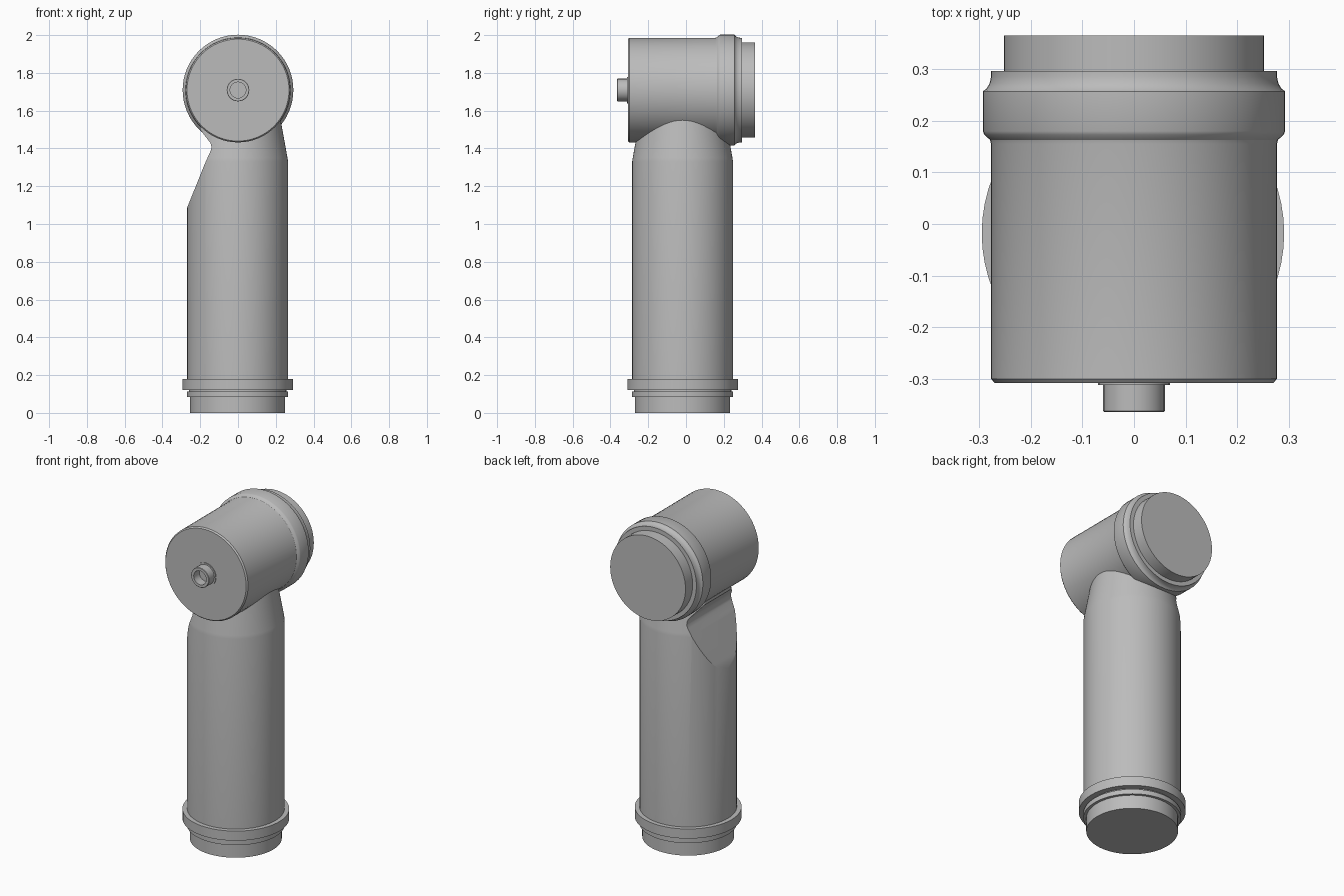
import bpy, bmesh, math
from mathutils import Matrix, Vector

if "Cube" in bpy.data.objects:
    bpy.data.objects.remove(bpy.data.objects["Cube"])

grey = bpy.data.materials.new("light_grey")
grey.diffuse_color = (0.5, 0.5, 0.5, 1)
grey.use_nodes = True
grey.node_tree.nodes["Principled BSDF"].inputs["Base Color"].default_value = grey.diffuse_color


def finish(obj):
    obj.data.materials.append(grey)
    bpy.ops.object.select_all(action='DESELECT')
    obj.select_set(True)
    bpy.context.view_layer.objects.active = obj
    bpy.ops.object.shade_smooth_by_angle(angle=math.radians(28))


def make(name, bm):
    bmesh.ops.recalc_face_normals(bm, faces=bm.faces)
    mesh = bpy.data.meshes.new(name)
    bm.to_mesh(mesh)
    bm.free()
    obj = bpy.data.objects.new(name, mesh)
    bpy.context.collection.objects.link(obj)
    return obj


def lathe(name, profile, origin, along_y=False, sides=64):
    """Closed solid of revolution from (radius, height) pairs."""
    bm = bmesh.new()
    rings = []
    for r, h in profile:
        rings.append([bm.verts.new((r * math.cos(2 * math.pi * i / sides),
                                    r * math.sin(2 * math.pi * i / sides), h))
                      for i in range(sides)])
    for a, b in zip(rings, rings[1:]):
        for i in range(sides):
            j = (i + 1) % sides
            bm.faces.new((a[i], a[j], b[j], b[i]))
    bm.faces.new(rings[0][::-1])
    bm.faces.new(rings[-1])
    if along_y:
        bm.transform(Matrix.Rotation(-math.pi / 2, 4, 'X'))
    bm.transform(Matrix.Translation(Vector(origin)))
    return make(name, bm)


BASE = (-0.002, -0.018, 0)
HEAD = (0, 0, 1.709)

# Upright tube with tapered neck
tube = lathe("arm_tube", [(0.267, 0.15), (0.267, 1.33), (0.264, 1.35),
                          (0.228, 1.55), (0.22, 1.60)], BASE)

# Sloped relief on the left of the neck
relief = [(-0.27, 1.085), (-0.169, 1.335), (-0.15, 1.375), (-0.142, 1.395),
          (-0.141, 1.41), (-0.145, 1.428), (-0.17, 1.46), (-0.20, 1.50),
          (-0.20, 1.65), (-0.5, 1.65), (-0.5, 1.085)]
bm = bmesh.new()
near = [bm.verts.new((x, -0.5, z)) for x, z in relief]
far = [bm.verts.new((x, 0.5, z)) for x, z in relief]
bm.faces.new(near)
bm.faces.new(far[::-1])
for i in range(len(relief)):
    j = (i + 1) % len(relief)
    bm.faces.new((near[j], near[i], far[i], far[j]))
cutter = make("relief_cutter", bm)
cutter.hide_render = True
cutter.hide_viewport = True
cut = tube.modifiers.new("relief", 'BOOLEAN')
cut.operation = 'DIFFERENCE'
cut.solver = 'EXACT'
cut.object = cutter
bpy.context.view_layer.objects.active = tube
bpy.ops.object.modifier_apply(modifier=cut.name)
bpy.data.objects.remove(cutter)
finish(tube)

# Lower joint: plug, step, groove and flange
finish(lathe("base_plug", [(0.252, 0), (0.252, 0.085)], BASE))
finish(lathe("base_flange", [(0.268, 0.083), (0.268, 0.112), (0.258, 0.114),
                             (0.258, 0.122), (0.293, 0.122), (0.293, 0.18),
                             (0.26, 0.18)], BASE))

# Horizontal joint housing with raised collar
finish(lathe("joint_housing", [(0.270, -0.308), (0.277, -0.300), (0.277, 0.155),
                               (0.279, 0.163), (0.290, 0.173), (0.293, 0.18),
                               (0.293, 0.257), (0.286, 0.262), (0.280, 0.272),
                               (0.277, 0.285), (0.277, 0.296)], HEAD, True))
finish(lathe("joint_plug", [(0.252, 0.29), (0.252, 0.365)], HEAD, True))

# Hollow connector on the front cap
finish(lathe("connector", [(0.042, -0.31), (0.042, -0.364), (0.058, -0.364),
                           (0.060, -0.362), (0.060, -0.312), (0.070, -0.312),
                           (0.070, -0.300)], HEAD, True, 24))
